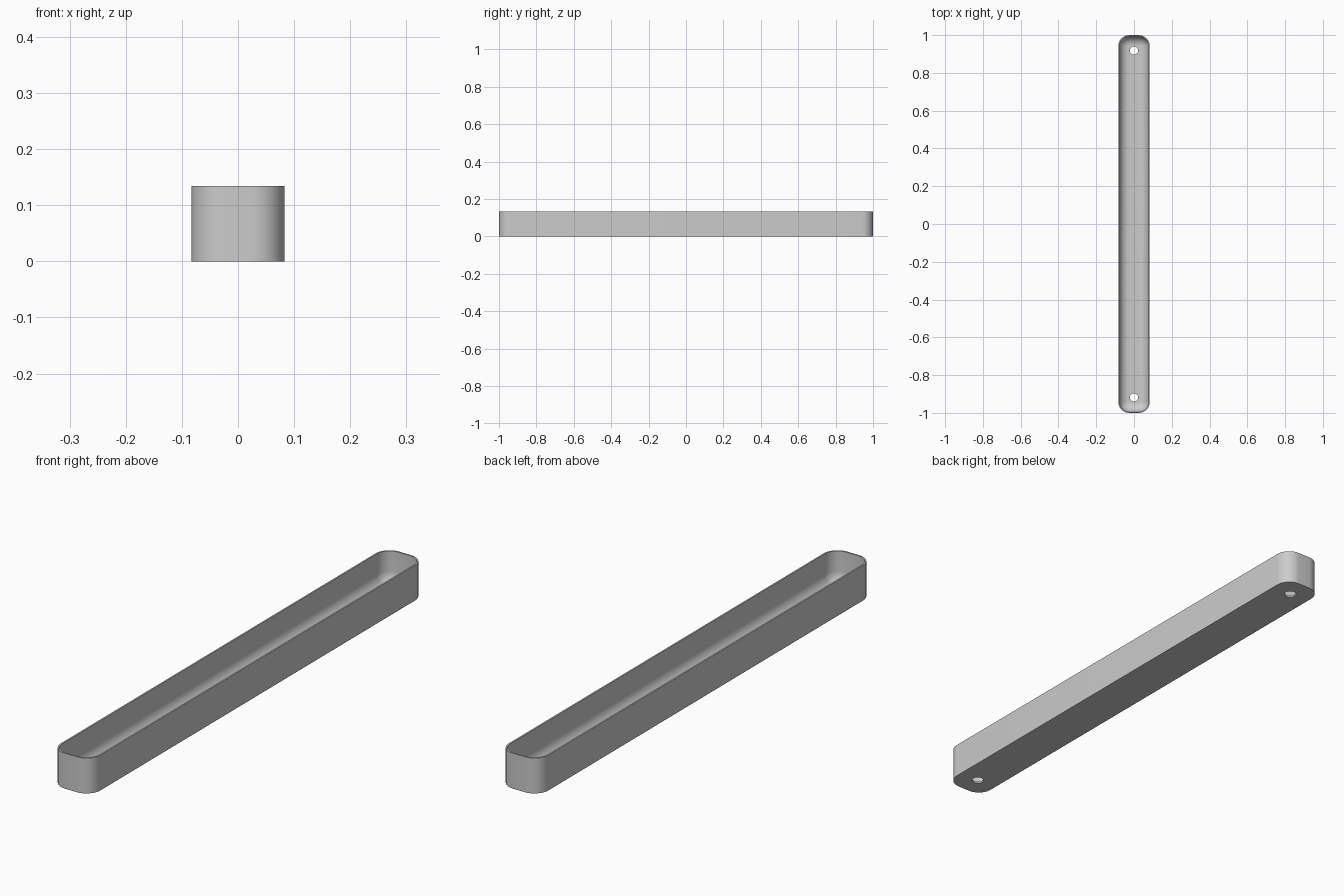
import bpy
import bmesh
from math import cos, sin, pi, radians

HALF_W, HALF_L, HEIGHT = 0.083, 1.0, 0.134
CORNER, WALL, FLOOR, FILLET = 0.058, 0.006, 0.007, 0.05
HOLE_Y, HOLE_R = 0.918, 0.022
STEPS = 10

cube = bpy.data.objects.get("Cube")
if cube:
    bpy.data.objects.remove(cube, do_unlink=True)

grey = bpy.data.materials.new("light_grey")
grey.use_nodes = True
colour = (0.6, 0.6, 0.6, 1)
grey.diffuse_color = colour
grey.node_tree.nodes["Principled BSDF"].inputs["Base Color"].default_value = colour


def rounded_loop(bm, inset, z):
    """Ring of vertices around a rounded rectangle, shrunk by inset."""
    r = CORNER - inset
    cx, cy = HALF_W - CORNER, HALF_L - CORNER
    ring = []
    for quarter, (sx, sy) in enumerate(((1, 1), (-1, 1), (-1, -1), (1, -1))):
        for i in range(STEPS + 1):
            a = (quarter + i / STEPS) * pi / 2
            ring.append(bm.verts.new((sx * cx + r * cos(a), sy * cy + r * sin(a), z)))
    return ring


# Tray shell: outer wall, thin rim, inner wall and rounded inner floor edge
levels = [(0, 0), (0, HEIGHT), (WALL, HEIGHT)]
for i in range(STEPS + 1):
    a = i / STEPS * pi / 2
    levels.append((WALL + FILLET * (1 - cos(a)), FLOOR + FILLET * (1 - sin(a))))

bm = bmesh.new()
rings = [rounded_loop(bm, inset, z) for inset, z in levels]
for low, high in zip(rings, rings[1:]):
    for i in range(len(low)):
        j = (i + 1) % len(low)
        bm.faces.new((low[i], low[j], high[j], high[i]))
bm.faces.new(rings[0])
bm.faces.new(rings[-1])
bmesh.ops.recalc_face_normals(bm, faces=bm.faces)
mesh = bpy.data.meshes.new("tray")
bm.to_mesh(mesh)
bm.free()
mesh.materials.append(grey)
tray = bpy.data.objects.new("tray", mesh)
bpy.context.collection.objects.link(tray)

# Round hole through the floor near each end
for y in (-HOLE_Y, HOLE_Y):
    bpy.ops.mesh.primitive_cylinder_add(vertices=32, radius=HOLE_R, depth=0.06,
                                        location=(0, y, 0))
    cutter = bpy.context.object
    cutter.name = "hole_cutter"
    cutter.hide_render = True
    cutter.data.materials.append(grey)
    cut = tray.modifiers.new("hole", 'BOOLEAN')
    cut.operation = 'DIFFERENCE'
    cut.solver = 'EXACT'
    cut.object = cutter
    bpy.context.view_layer.objects.active = tray
    bpy.ops.object.modifier_apply(modifier=cut.name)
    bpy.data.objects.remove(cutter, do_unlink=True)

bpy.ops.object.select_all(action='DESELECT')
tray.select_set(True)
bpy.context.view_layer.objects.active = tray
bpy.ops.object.shade_smooth_by_angle(angle=radians(30))
